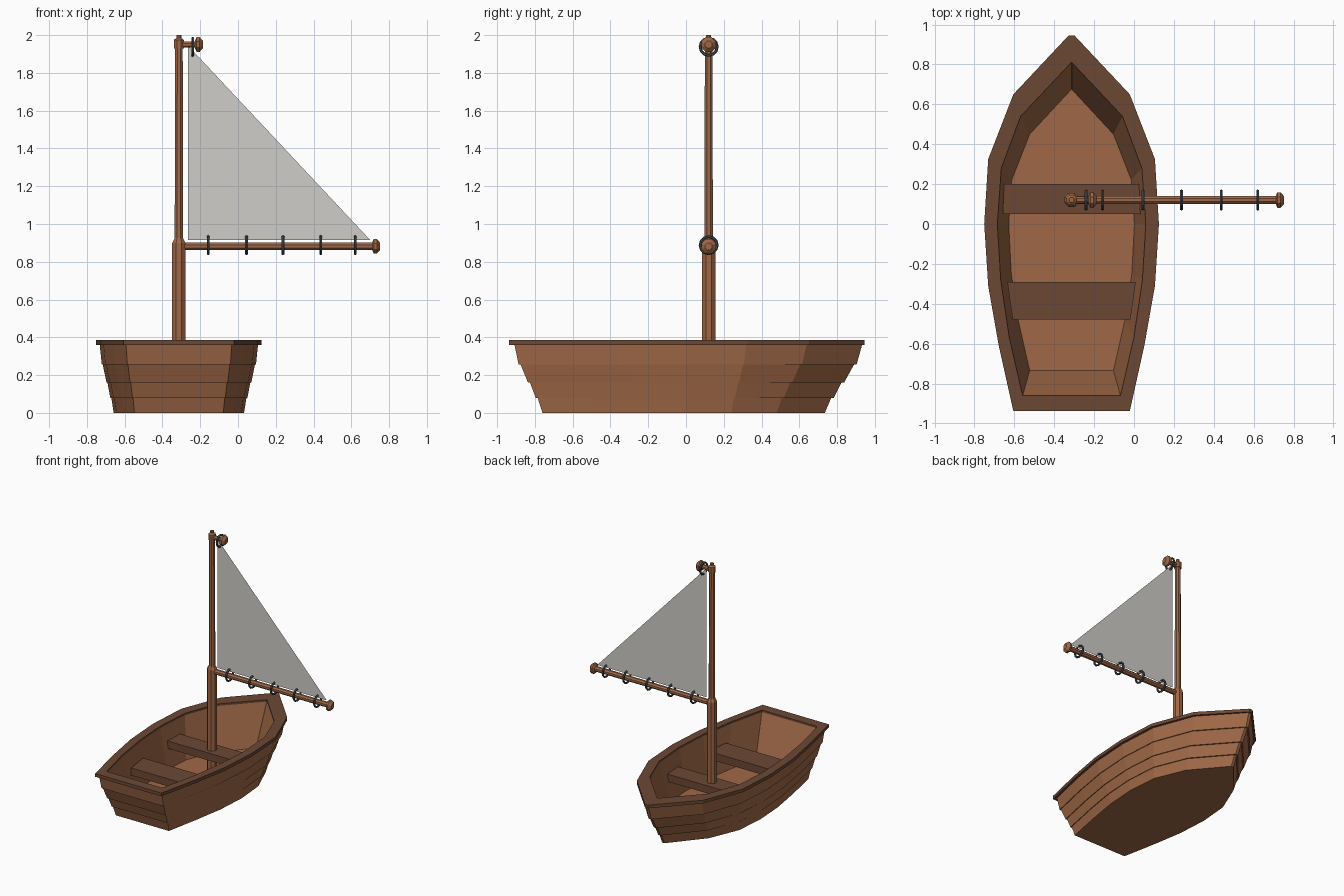
import bpy, bmesh
from math import cos, sin, pi

if "Cube" in bpy.data.objects:
    bpy.data.objects.remove(bpy.data.objects["Cube"])

CX, MY = -0.313, 0.12   # hull centre line, mast/rig plane


def material(name, col):
    m = bpy.data.materials.new(name)
    m.diffuse_color = (*col, 1)
    m.use_nodes = True
    m.node_tree.nodes["Principled BSDF"].inputs["Base Color"].default_value = m.diffuse_color
    return m


WOOD = material("wood", (0.35, 0.14, 0.063))
DARK = material("dark_wood", (0.15, 0.064, 0.034))
CLOTH = material("cloth", (0.62, 0.61, 0.58))
IRON = material("iron", (0.07, 0.075, 0.08))


def make(name, mat, loops, cap_start=True, cap_end=True, closed=False):
    """Skin a row of equal-length vertex loops."""
    bm = bmesh.new()
    rows = [[bm.verts.new(p) for p in loop] for loop in loops]
    n = len(rows[0])
    pairs = list(zip(rows, rows[1:])) + ([(rows[-1], rows[0])] if closed else [])
    for a, b in pairs:
        for i in range(n):
            j = (i + 1) % n
            bm.faces.new((a[i], a[j], b[j], b[i]))
    if not closed:
        if cap_start:
            bm.faces.new(rows[0])
        if cap_end:
            bm.faces.new(rows[-1])
    bmesh.ops.recalc_face_normals(bm, faces=bm.faces)
    me = bpy.data.meshes.new(name)
    bm.to_mesh(me)
    bm.free()
    ob = bpy.data.objects.new(name, me)
    me.materials.append(mat)
    bpy.context.collection.objects.link(ob)
    return ob


def lathe(name, mat, profile, axis, centre, sides=8):
    """Turn (position, radius) pairs about a z or x axis through centre."""
    loops = []
    for t, r in profile:
        ring = [(r * cos((k + .5) * 2 * pi / sides), r * sin((k + .5) * 2 * pi / sides))
                for k in range(sides)]
        if axis == 'z':
            loops.append([(centre[0] + u, centre[1] + v, t) for u, v in ring])
        else:
            loops.append([(t, centre[0] + u, centre[1] + v) for u, v in ring])
    return make(name, mat, loops)


def outline(half, z):
    """Mirror (half width, y) stations from bow to stern into a closed loop."""
    return ([(CX + w, y, z) for w, y in half] +
            [(CX - w, y, z) for w, y in reversed(half)])


def mix(a, b, t):
    return [(p[0] + (q[0] - p[0]) * t, p[1] + (q[1] - p[1]) * t) for p, q in zip(a, b)]


# Hull stations, bow to stern
bottom = [(.01, .735), (.225, .48), (.325, .24), (.345, 0), (.33, -.24), (.29, -.48), (.235, -.76)]
top = [(.012, .935), (.28, .64), (.40, .32), (.42, 0), (.40, -.31), (.35, -.6), (.28, -.91)]
rim_out = [(.015, .945), (.292, .65), (.418, .325), (.438, 0), (.418, -.31), (.365, -.61), (.292, -.938)]
rim_in = [(.001, .81), (.255, .54), (.352, .28), (.372, 0), (.355, -.28), (.312, -.57), (.245, -.86)]
floor = [(.001, .675), (.21, .45), (.30, .22), (.315, 0), (.302, -.25), (.268, -.48), (.21, -.735)]

# Hull with lapped planks outside and a smooth wall inside
steps = [(0, 0), (.08, .17), (.08, .24), (.16, .44), (.16, .51), (.255, .77), (.255, .84), (.37, 1)]
make("hull", WOOD, [outline(mix(bottom, top, t), z) for z, t in steps] +
     [outline(rim_in, .37), outline(floor, .05)])

# Gunwale rim
make("rim", DARK, [outline(rim_out, .36), outline(rim_out, .386),
                   outline(rim_in, .386), outline(rim_in, .36)], closed=True)


# Bench seats, tapered to the hull
def seat(name, y0, w0, y1, w1):
    make(name, DARK, [[(CX - w0, y0, z), (CX + w0, y0, z), (CX + w1, y1, z), (CX - w1, y1, z)]
                      for z in (.195, .255)])


seat("front_seat", .05, .345, .2, .338)
seat("rear_seat", -.48, .295, -.29, .322)

# Mast with thick lower sleeve and capped top
lathe("mast", WOOD, [(.05, .038), (.9, .038), (.925, .024), (1.96, .022)], 'z', (CX, MY))
lathe("mast_cap", WOOD, [(1.93, .028), (1.975, .028), (1.985, .014), (2.0, .014)], 'z', (CX, MY))


# Boom and short top spar, each with a turned knob
def spar(name, end, z, r):
    lathe(name, WOOD, [(CX, r), (end - .03, r)], 'x', (MY, z))
    lathe(name + "_knob", WOOD, [(end - .042, .025), (end - .034, .042), (end - .018, .042),
                                 (end, .02)], 'x', (MY, z))


spar("boom", .753, .882, .021)
spar("top_spar", -.185, 1.95, .018)


# Iron rings that carry the sail
def ring(name, x, z, R=.045, r=.008, n=12, m=6):
    loops = []
    for i in range(n):
        a = 2 * pi * i / n
        loops.append([(x + r * sin(2 * pi * j / m),
                       MY + (R + r * cos(2 * pi * j / m)) * cos(a),
                       z + (R + r * cos(2 * pi * j / m)) * sin(a)) for j in range(m)])
    make(name, IRON, loops, closed=True)


for k, x in enumerate((-.158, .045, .238, .438, .62)):
    ring(f"boom_ring_{k + 1}", x, .888)
ring("top_ring", -.24, 1.938)

# Sail: one flat triangle
me = bpy.data.meshes.new("sail")
me.from_pydata([(-.265, MY, .915), (.70, MY, .915), (-.265, MY, 1.945)], [], [(0, 1, 2)])
me.materials.append(CLOTH)
bpy.context.collection.objects.link(bpy.data.objects.new("sail", me))
